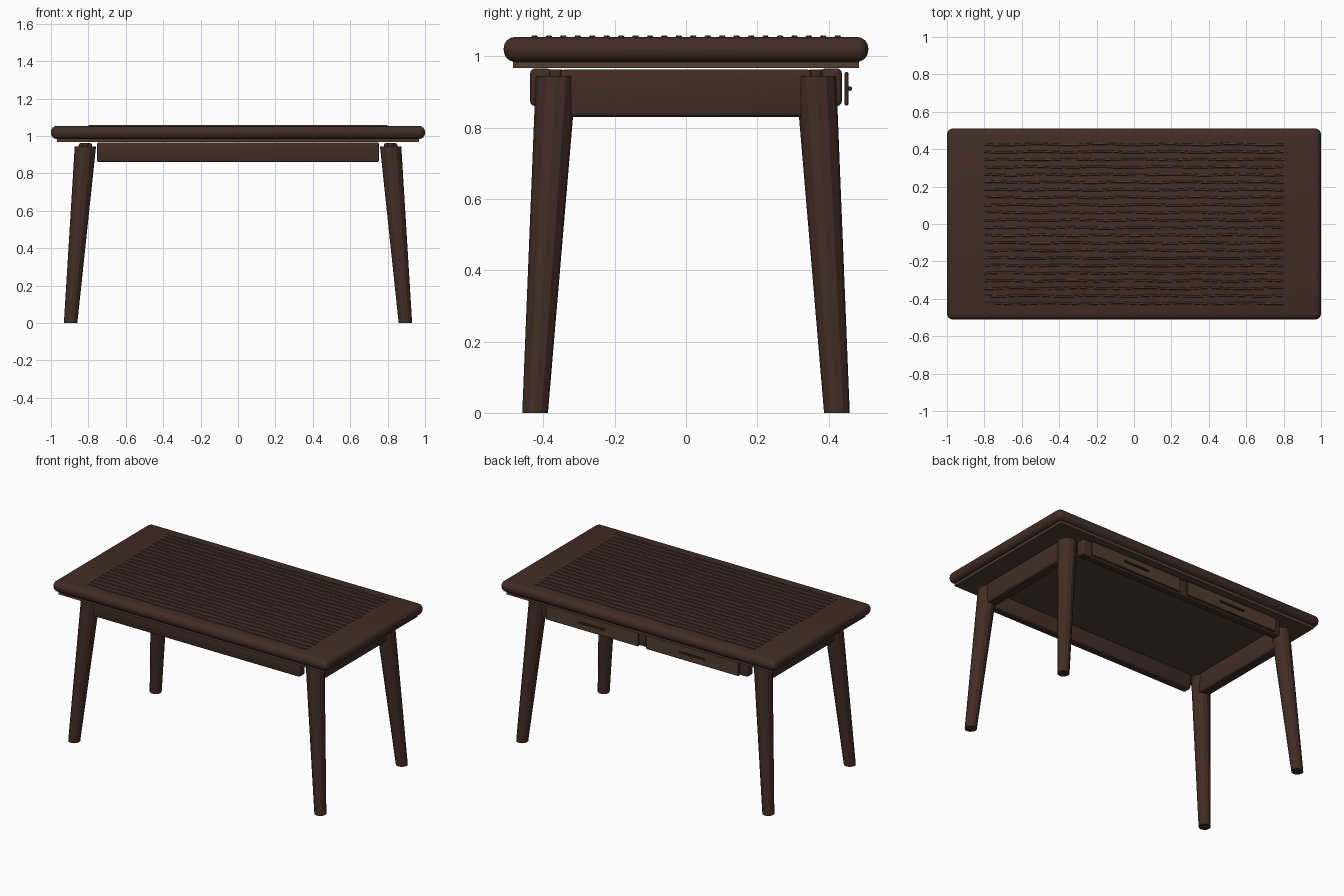
import bpy, bmesh, math, random
from mathutils import Vector

if "Cube" in bpy.data.objects:
    bpy.data.objects.remove(bpy.data.objects["Cube"])

random.seed(4)


def material(name, rgb):
    m = bpy.data.materials.new(name)
    m.diffuse_color = (*rgb, 1)
    m.use_nodes = True
    m.node_tree.nodes["Principled BSDF"].inputs["Base Color"].default_value = m.diffuse_color
    return m


WOOD = material("dark walnut", (0.054, 0.026, 0.018))
LIGHT = material("light walnut", (0.085, 0.046, 0.026))
GRAIN = material("grain brown", (0.070, 0.038, 0.023))
DARK = material("handle brown", (0.035, 0.018, 0.012))


def finish(name, bm, mat):
    me = bpy.data.meshes.new(name)
    bm.to_mesh(me)
    bm.free()
    me.materials.append(mat)
    ob = bpy.data.objects.new(name, me)
    bpy.context.collection.objects.link(ob)
    return ob


def box(name, lo, hi, mat, bevel=0, segments=3):
    """Box between two corners, with optional rounded edges."""
    lo, hi = Vector(lo), Vector(hi)
    bm = bmesh.new()
    bmesh.ops.create_cube(bm, size=1)
    for v in bm.verts:
        v.co = (lo + hi) / 2 + v.co * (hi - lo)
    if bevel:
        bmesh.ops.bevel(bm, geom=bm.edges[:], offset=bevel, segments=segments,
                        profile=0.5, affect='EDGES')
    return finish(name, bm, mat)


def sheared_cone(name, bottom, top, r1, r2, mat, sides):
    """Tapered post whose ends stay horizontal."""
    bottom, top = Vector(bottom), Vector(top)
    bm = bmesh.new()
    bmesh.ops.create_cone(bm, cap_ends=True, segments=sides, radius1=r1,
                          radius2=r2, depth=1)
    for v in bm.verts:
        c = bottom.lerp(top, v.co.z + 0.5)
        v.co = Vector((v.co.x + c.x, v.co.y + c.y, c.z))
    return finish(name, bm, mat)


# Rounded top slab and the thin panel beneath it
box("table_top", (-1, -0.511, 0.984), (1, 0.511, 1.054), WOOD, 0.032, 4)
box("under_panel", (-0.967, -0.485, 0.967), (0.967, 0.485, 0.986), LIGHT)

# Raised wavy grain lines on the top
curve = bpy.data.curves.new("grain_lines", 'CURVE')
curve.dimensions = '3D'
curve.bevel_depth = 0.006
curve.bevel_resolution = 1
curve.use_fill_caps = True
for i in range(22):
    y = -0.425 + i * 0.0405
    phase = random.uniform(0, 6.28)
    n = 33
    sp = curve.splines.new('POLY')
    sp.points.add(n - 1)
    for k, p in enumerate(sp.points):
        wave = 0.003 * math.sin(k * 0.9 + phase) + random.uniform(-0.001, 0.001)
        p.co = (-0.8 + 1.6 * k / (n - 1), y + wave, 1.053, 1)
curve.materials.append(GRAIN)
bpy.context.collection.objects.link(bpy.data.objects.new("grain_lines", curve))

# Splayed tapered legs with short joint dowels
for sx, xn in ((-1, "left"), (1, "right")):
    for sy, yn in ((-1, "front"), (1, "back")):
        sheared_cone(f"{yn}_{xn}_leg", (sx * 0.895, sy * 0.423, 0),
                     (sx * 0.816, sy * 0.364, 0.945), 0.036, 0.057, WOOD, 12)
        sheared_cone(f"{yn}_{xn}_dowel", (sx * 0.816, sy * 0.364, 0.93),
                     (sx * 0.816, sy * 0.364, 0.963), 0.018, 0.018, WOOD, 12)
    # Side apron
    box(f"{xn}_apron", (sx * 0.816 - 0.036, -0.352, 0.829),
        (sx * 0.816 + 0.036, 0.352, 0.963), WOOD, 0.014)

# Front and back aprons
for sy, yn in ((-1, "front"), (1, "back")):
    box(f"{yn}_apron", (-0.755, sy * 0.407 - 0.03, 0.86),
        (0.755, sy * 0.407 + 0.03, 0.966), WOOD, 0.014)

# Two drawer fronts on the back, each with a slim handle
for sx, xn in ((-1, "left"), (1, "right")):
    cx = sx * 0.365
    box(f"{xn}_drawer_front", (cx - 0.337, 0.444, 0.862),
        (cx + 0.337, 0.456, 0.955), LIGHT, 0.003, 1)
    box(f"{xn}_drawer_handle", (cx - 0.092, 0.454, 0.903),
        (cx + 0.092, 0.465, 0.915), DARK, 0.004, 2)

# Smooth the rounded parts but keep crisp edges
bpy.ops.object.select_all(action='DESELECT')
for ob in bpy.context.scene.objects:
    if ob.type == 'MESH':
        ob.select_set(True)
        bpy.context.view_layer.objects.active = ob
bpy.ops.object.shade_smooth_by_angle(angle=math.radians(28))
